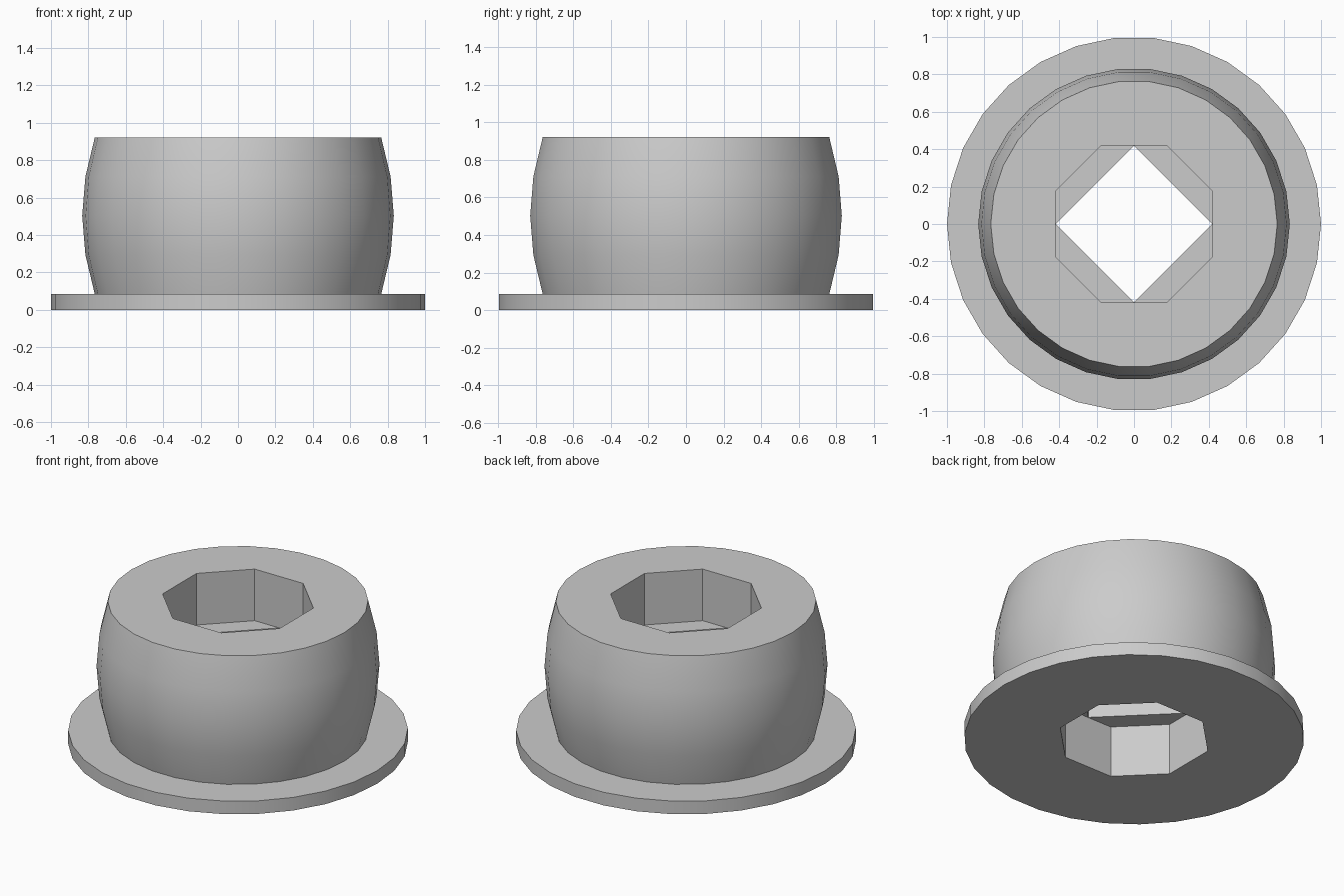
import bpy, math
from mathutils import Matrix

if "Cube" in bpy.data.objects:
    bpy.data.objects.remove(bpy.data.objects["Cube"])

H, FLANGE_H, LEDGE = 0.92, 0.085, 0.335
grey = bpy.data.materials.new("plain grey")
grey.diffuse_color = (0.6, 0.6, 0.6, 1)
grey.use_nodes = True
grey.node_tree.nodes["Principled BSDF"].inputs["Base Color"].default_value = grey.diffuse_color


def lathe(name, profile, sides):
    """Revolve (radius, z) points into a closed solid."""
    verts = [(r * math.cos(a), r * math.sin(a), z)
             for r, z in profile
             for a in (2 * math.pi * i / sides for i in range(sides))]
    faces = [tuple(reversed(range(sides)))]
    for k in range(len(profile) - 1):
        for i in range(sides):
            j = (i + 1) % sides
            a, b = k * sides, (k + 1) * sides
            faces.append((a + i, a + j, b + j, b + i))
    top = (len(profile) - 1) * sides
    faces.append(tuple(range(top, top + sides)))
    mesh = bpy.data.meshes.new(name)
    mesh.from_pydata(verts, [], faces)
    mesh.update()
    ob = bpy.data.objects.new(name, mesh)
    bpy.context.collection.objects.link(ob)
    mesh.materials.append(grey)
    return ob


def cut(target, sides, radius, z0, z1, turn=0):
    """Cut a straight prism out of the target."""
    tool = lathe("bore_cutter", [(radius, z0), (radius, z1)], sides)
    tool.data.transform(Matrix.Rotation(turn, 4, 'Z'))
    tool.hide_render = True
    mod = target.modifiers.new("bore", 'BOOLEAN')
    mod.operation, mod.solver, mod.object = 'DIFFERENCE', 'EXACT', tool
    bpy.context.view_layer.objects.active = target
    bpy.ops.object.modifier_apply(modifier=mod.name)
    bpy.data.objects.remove(tool)


# Flange and barrel-shaped body in one profile
profile = [(1.0, 0), (1.0, FLANGE_H)]
for r, t in ((0.766, 0), (0.816, 0.25), (0.833, 0.5), (0.816, 0.75), (0.766, 1)):
    profile.append((r, FLANGE_H + t * (H - FLANGE_H)))
bushing = lathe("flanged_bushing", profile, 30)

# Octagonal sockets at both ends, joined by a square hole
oct_r = 0.42 / math.cos(math.pi / 8)
cut(bushing, 8, oct_r, H - LEDGE, H + 0.1, math.pi / 8)
cut(bushing, 8, oct_r, -0.1, LEDGE, math.pi / 8)
cut(bushing, 4, 0.418, LEDGE - 0.05, H - LEDGE + 0.05)

bpy.ops.object.select_all(action='DESELECT')
bushing.select_set(True)
bpy.context.view_layer.objects.active = bushing
bpy.ops.object.shade_smooth_by_angle(angle=math.radians(30))
